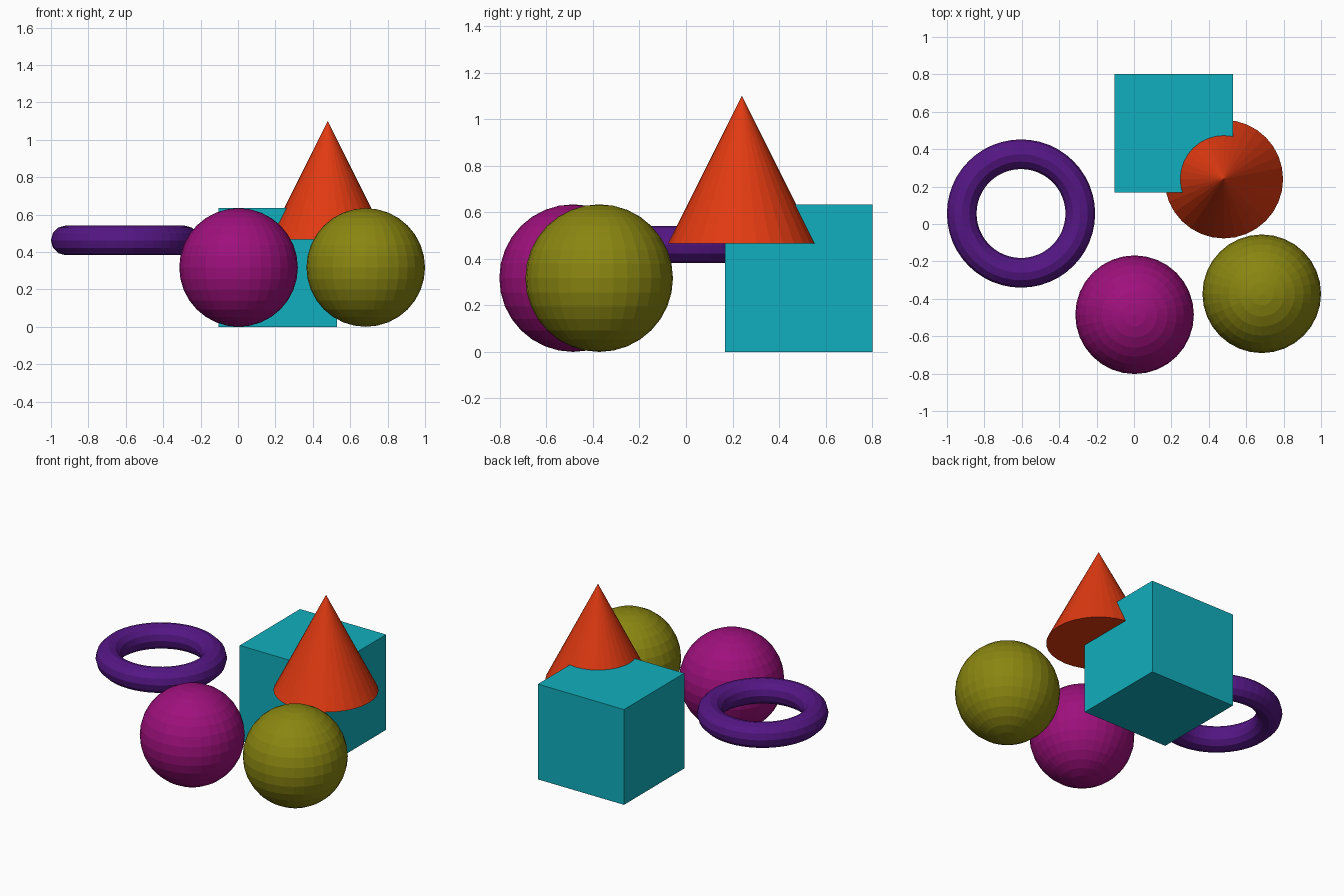
import bpy

if "Cube" in bpy.data.objects:
    bpy.data.objects.remove(bpy.data.objects["Cube"])

U = 0.317  # every part is a standard primitive at this unit size


def lin(c):
    c /= 255
    return c / 12.92 if c <= 0.04045 else ((c + 0.055) / 1.055) ** 2.4


def finish(name, rgb):
    obj = bpy.context.object
    obj.name = name
    mat = bpy.data.materials.new(name + "_colour")
    mat.diffuse_color = (*[lin(c) for c in rgb], 1)
    mat.use_nodes = True
    mat.node_tree.nodes["Principled BSDF"].inputs["Base Color"].default_value = mat.diffuse_color
    obj.data.materials.append(mat)
    bpy.ops.object.shade_flat()


# Cube standing on the ground at the back
bpy.ops.mesh.primitive_cube_add(size=2 * U, location=(0.212, 0.485, U))
finish("cube", (17, 175, 190))

# Cone sunk into the front right corner of the cube
bpy.ops.mesh.primitive_cone_add(vertices=32, radius1=U, radius2=0, depth=2 * U,
                                location=(0.48, 0.24, 0.783))
finish("cone", (226, 58, 17))

# Two balls at the front
for name, x, y, rgb in (("magenta_ball", 0.003, -0.485, (158, 16, 124)),
                        ("olive_ball", 0.683, -0.373, (138, 134, 17))):
    bpy.ops.mesh.primitive_uv_sphere_add(segments=32, ring_count=16, radius=U,
                                         location=(x, y, U))
    finish(name, rgb)

# Floating ring on the left
bpy.ops.mesh.primitive_torus_add(major_radius=U, minor_radius=U / 4,
                                 major_segments=48, minor_segments=12,
                                 location=(-0.604, 0.056, 0.462))
finish("ring", (84, 22, 132))
